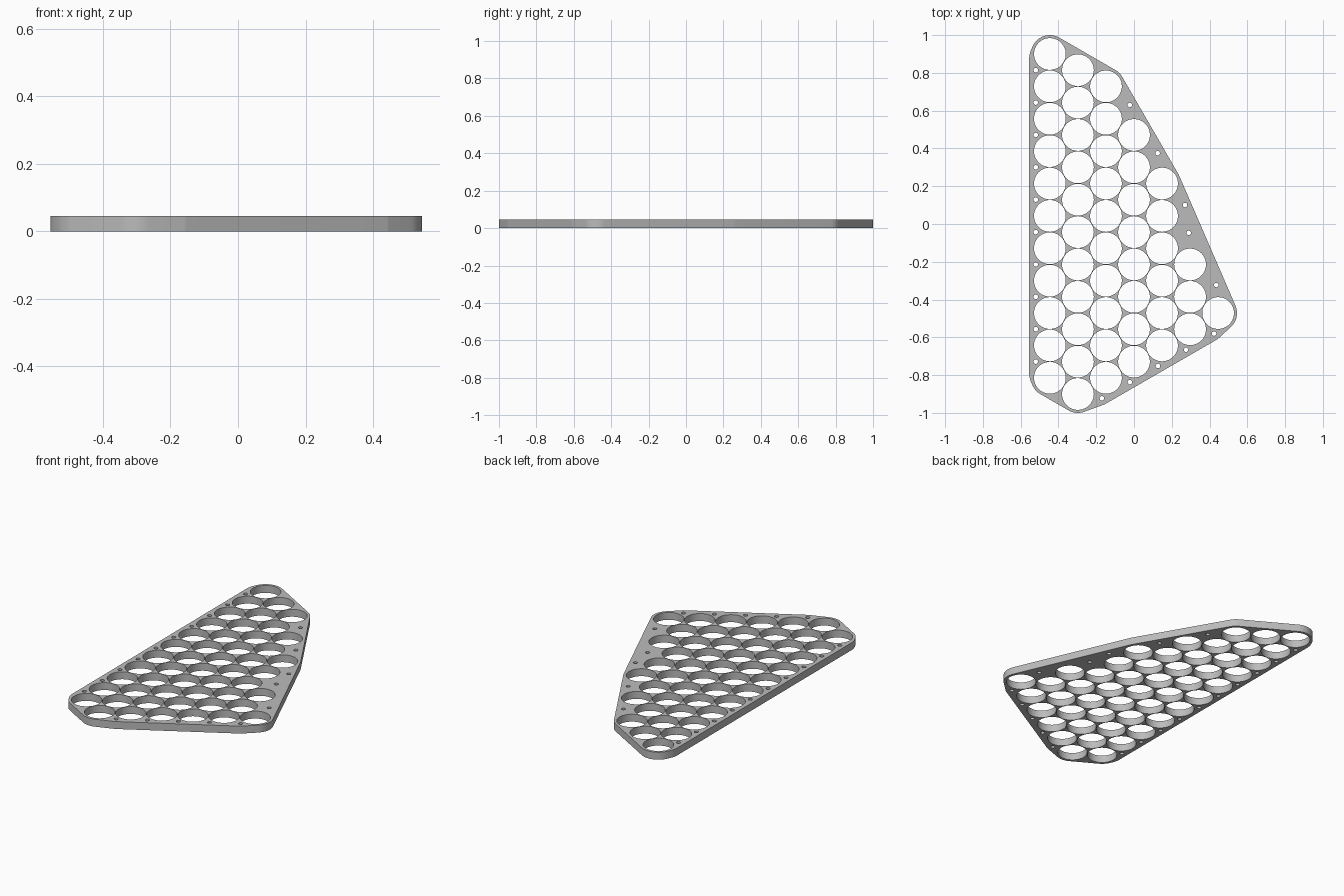
import bpy, bmesh, math
from mathutils import Vector
from mathutils.geometry import convex_hull_2d

cube = bpy.data.objects.get("Cube")
if cube:
    bpy.data.objects.remove(cube, do_unlink=True)

THICK = 0.045
PITCH = 1.8 / 10.5                 # spacing of the honeycomb of round sockets
STEP = PITCH * math.sqrt(3) / 2    # distance between columns
SOCKET_R, SCREW_R, RIM = 0.084, 0.012, 0.1


def circle(x, y, r, n=64):
    return [Vector((x + r * math.cos(2 * math.pi * i / n),
                    y + r * math.sin(2 * math.pi * i / n))) for i in range(n)]


# Columns of sockets: count and half-pitch offset of the lowest one
counts = [11, 11, 10, 8, 6, 3, 1]
columns = []
for c, count in enumerate(counts):
    low = -0.9 + abs(c - 1) * PITCH / 2
    columns.append([((c - 3) * STEP, low + k * PITCH) for k in range(count)])

# Screw holes: left edge, lower right edge and the long slanted edge
left_screws = [(-0.52, y + PITCH / 2) for x, y in columns[0][:-1]]
low_screws = [(-0.17 + k * STEP, -0.923 + k * PITCH / 2) for k in range(5)]
slant_screws = [(-0.022, 0.63), (0.125, 0.375), (0.27, 0.1), (0.29, -0.047), (0.435, -0.323)]

# Outline: hull around the corner sockets and the edge screws
corner_discs = [(*columns[c][i], RIM) for c, i in
                [(0, 0), (0, -1), (1, 0), (2, -1), (4, -1), (6, 0)]]
corner_discs += [(-0.439, 0.875, 0.116), (-0.439, -0.79, 0.116)]
corner_discs += [(*low_screws[k], 0.035) for k in (0, -1)]
cloud = [p for d in corner_discs for p in circle(*d, n=96)]
outline = [cloud[i] for i in convex_hull_2d(cloud)]

loops = [outline]
loops += [circle(x, y, SOCKET_R) for col in columns for x, y in col]
loops += [circle(x, y, SCREW_R, 24) for x, y in left_screws + low_screws + slant_screws]

# Filled flat curve, extruded into the plate
curve = bpy.data.curves.new("holder_plate", "CURVE")
curve.dimensions = "2D"
curve.fill_mode = "BOTH"
curve.extrude = THICK / 2
for pts in loops:
    spline = curve.splines.new("POLY")
    spline.points.add(len(pts) - 1)
    for sp, p in zip(spline.points, pts):
        sp.co = (p.x, p.y, 0, 1)
    spline.use_cyclic_u = True
plate = bpy.data.objects.new("holder_plate", curve)
bpy.context.collection.objects.link(plate)
bpy.ops.object.select_all(action="DESELECT")
plate.select_set(True)
bpy.context.view_layer.objects.active = plate
bpy.ops.object.convert(target="MESH")
plate = bpy.context.object

# Weld caps to walls and rest the plate on the ground
bm = bmesh.new()
bm.from_mesh(plate.data)
bmesh.ops.remove_doubles(bm, verts=bm.verts, dist=0.00005)
bmesh.ops.translate(bm, verts=bm.verts, vec=(0, 0, THICK / 2))
bmesh.ops.recalc_face_normals(bm, faces=bm.faces)
bm.to_mesh(plate.data)
bm.free()
bpy.ops.object.shade_smooth_by_angle(angle=math.radians(30))

# Single grey material
grey = bpy.data.materials.new("plain_grey")
grey.use_nodes = True
colour = (0.5, 0.5, 0.5, 1)
grey.diffuse_color = colour
grey.node_tree.nodes["Principled BSDF"].inputs["Base Color"].default_value = colour
plate.data.materials.clear()
plate.data.materials.append(grey)
